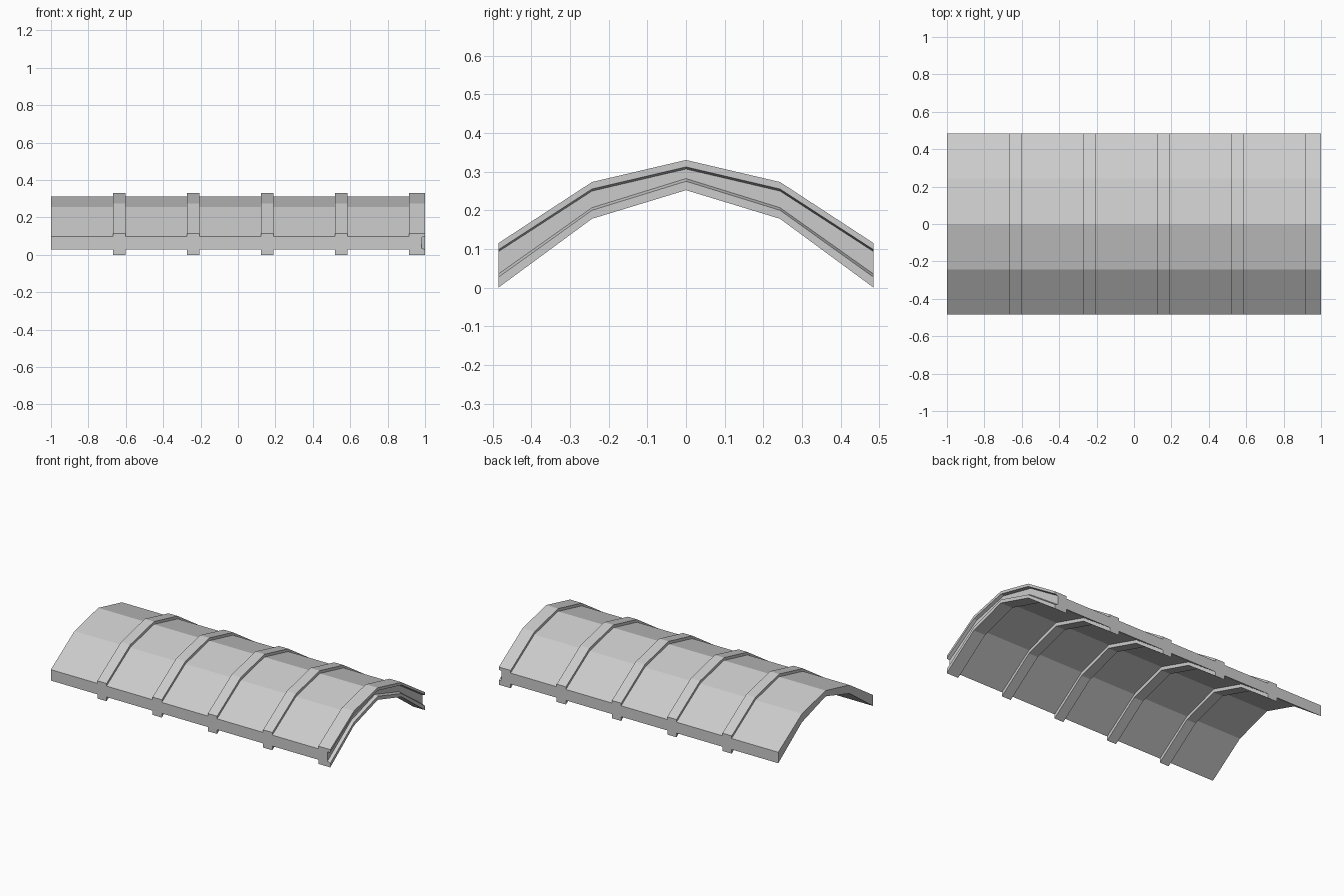
import bpy, bmesh

if "Cube" in bpy.data.objects:
    bpy.data.objects.remove(bpy.data.objects["Cube"])

# Arch heights at each y: panel skin (t = 0) and raised rib (t = 1)
YS = [-0.485, -0.243, 0.0, 0.243, 0.485]
PANEL_OUT = [0.098, 0.255, 0.312, 0.255, 0.098]
PANEL_IN = [0.027, 0.200, 0.275, 0.200, 0.027]
RIB_OUT = [0.115, 0.273, 0.330, 0.273, 0.115]
RIB_IN = [0.0, 0.178, 0.252, 0.178, 0.0]

# Stations along x: plain start, four ribs, end rib with a shallow socket
stations = [(-1.0, 0)]
for k in range(4):
    x0 = -0.667 + 0.3955 * k
    x1 = x0 + 0.066
    stations += [(x0, 0), (x0, 1), (x1, 1), (x1, 0)]
stations += [(0.915, 0), (0.915, 1), (1.0, 1), (1.0, 0), (0.98, -0.3)]

bm = bmesh.new()


def ring(x, t, panel, rib):
    return [bm.verts.new((x, y, p + t * (r - p))) for y, p, r in zip(YS, panel, rib)]


outer = [ring(x, t, PANEL_OUT, RIB_OUT) for x, t in stations]
inner = [ring(x, t, PANEL_IN, RIB_IN) for x, t in stations]


def strip(a, b):
    for i in range(len(a) - 1):
        bm.faces.new((a[i], a[i + 1], b[i + 1], b[i]))


# Top and underside skins
for rings in (outer, inner):
    for a, b in zip(rings, rings[1:]):
        strip(a, b)

# End faces along x, the last one being the socket floor
strip(outer[0], inner[0])
strip(outer[-1], inner[-1])

# Long side walls: one stepped outline each
for i in (0, -1):
    bm.faces.new([r[i] for r in outer] + [r[i] for r in reversed(inner)])

bmesh.ops.recalc_face_normals(bm, faces=bm.faces[:])
mesh = bpy.data.meshes.new("ribbed_arch_roof")
bm.to_mesh(mesh)
bm.free()
obj = bpy.data.objects.new("ribbed_arch_roof", mesh)
bpy.context.collection.objects.link(obj)
